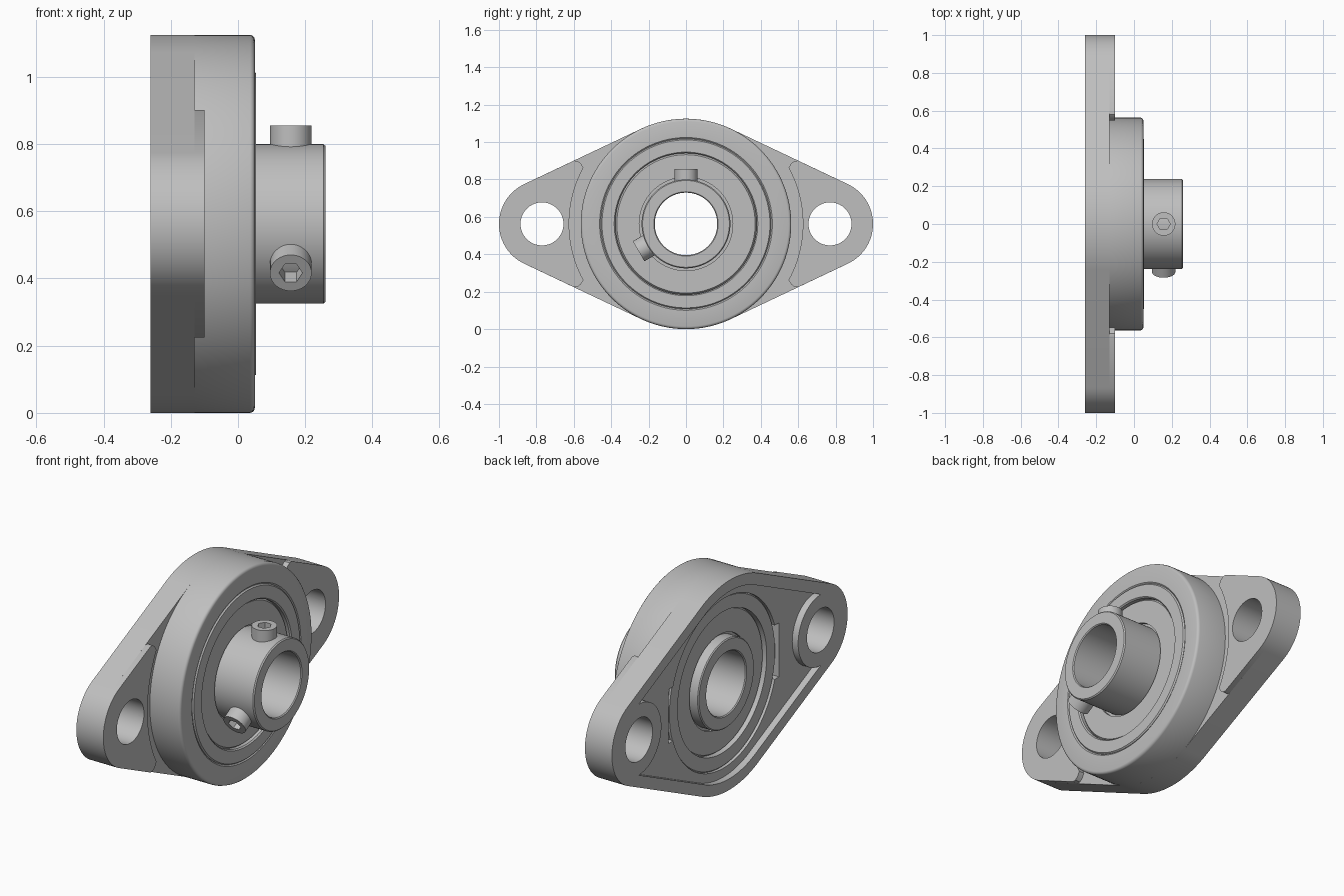
import bpy, bmesh, math
from mathutils import Matrix, Vector

cube = bpy.data.objects.get("Cube")
if cube:
    bpy.data.objects.remove(cube, do_unlink=True)

CZ = 0.5625            # height of the shaft axis, also the hub radius
HOLE_Y = 0.77          # bolt hole offset
END_Y, END_R = 0.765, 0.235

metal = bpy.data.materials.new("grey metal")
metal.use_nodes = True
grey = (0.52, 0.52, 0.52, 1)
metal.diffuse_color = grey
metal.node_tree.nodes["Principled BSDF"].inputs["Base Color"].default_value = grey


def make(name, verts, faces):
    bm = bmesh.new()
    vs = [bm.verts.new(v) for v in verts]
    for f in faces:
        bm.faces.new([vs[i] for i in f])
    bmesh.ops.recalc_face_normals(bm, faces=bm.faces)
    mesh = bpy.data.meshes.new(name)
    bm.to_mesh(mesh)
    bm.free()
    mesh.materials.append(metal)
    ob = bpy.data.objects.new(name, mesh)
    bpy.context.collection.objects.link(ob)
    return ob


def prism(name, outline, x0, x1):
    """Extrude a (y, z) outline, measured from the shaft axis, along x."""
    n = len(outline)
    verts = [(x, y, z + CZ) for x in (x0, x1) for y, z in outline]
    faces = [range(n), range(n, 2 * n)]
    faces += [(i, (i + 1) % n, n + (i + 1) % n, n + i) for i in range(n)]
    return make(name, verts, faces)


def lathe(name, profile, segs=96):
    """Revolve a closed (x, radius) profile about the shaft axis."""
    m = len(profile)
    verts, faces = [], []
    for i in range(segs):
        a = math.tau * i / segs
        verts += [(x, r * math.cos(a), r * math.sin(a) + CZ) for x, r in profile]
        for j in range(m):
            k, i2 = (j + 1) % m, (i + 1) % segs
            faces.append((i * m + j, i * m + k, i2 * m + k, i2 * m + j))
    return make(name, verts, faces)


def arc(cy, r, a0, a1, n):
    angles = [a0 + (a1 - a0) * i / n for i in range(n + 1)]
    return [(cy + r * math.cos(a), r * math.sin(a)) for a in angles]


def disc(y, r, n=64):
    return arc(y, r, 0, math.tau, n)[:-1]


def lozenge(inset):
    """Large centre circle and two small end circles joined by tangents."""
    R, r = CZ - inset, END_R - inset
    t = math.acos((R - r) / END_Y)
    return (arc(END_Y, r, -t, t, 32) + arc(0, R, t, math.pi - t, 32)
            + arc(-END_Y, r, math.pi - t, math.pi + t, 32)
            + arc(0, R, math.pi + t, math.tau - t, 32))


def cut(ob, cutter):
    mod = ob.modifiers.new("cut", 'BOOLEAN')
    mod.operation, mod.solver, mod.object = 'DIFFERENCE', 'EXACT', cutter
    bpy.context.view_layer.objects.active = ob
    bpy.ops.object.modifier_apply(modifier=mod.name)
    bpy.data.objects.remove(cutter, do_unlink=True)


parts = []

# Flange plate with bearing seat, bolt holes, rear pocket and loading slots
flange = prism("flange", lozenge(0), -0.26, -0.13)
pocket = prism("pocket_cutter", lozenge(0.06), -0.3, -0.225)
for side in (-1, 1):
    cut(pocket, prism("boss_cutter", disc(side * HOLE_Y, 0.19), -0.4, 0))
cut(flange, pocket)
cut(flange, prism("seat_cutter", disc(0, 0.455, 96), -0.4, 0))
slot = [(-0.468, -0.145), (0.468, -0.145), (0.468, 0.145), (-0.468, 0.145)]
cut(flange, prism("slot_cutter", slot, -0.4, -0.16))
for side in (-1, 1):
    cut(flange, prism("hole_cutter", disc(side * HOLE_Y, 0.115), -0.4, 0))
parts.append(flange)

# Raised bolt pads, hollowed around the hub
t = math.acos((CZ - END_R) / END_Y)
half = math.asin(0.30 / 0.625)
corner = [(0.60, 0.338), (0.58, 0.337), (0.563, 0.324)]
pad_outline = (arc(END_Y, END_R, -t, t, 32) + corner
               + arc(0, 0.625, half, -half, 24)
               + [(y, -z) for y, z in reversed(corner)])
for side, label in ((-1, "right"), (1, "left")):
    pad = prism("bolt_pad_" + label, [(side * y, z) for y, z in pad_outline], -0.13, -0.10)
    cut(pad, prism("hole_cutter", disc(side * HOLE_Y, 0.115), -0.4, 0.1))
    parts.append(pad)

# Round hub with softened front edge
parts.append(lathe("hub", [(-0.13, 0.455), (-0.13, CZ), (0.036, CZ), (0.043, 0.560),
                           (0.048, 0.555), (0.05, 0.548), (0.05, 0.462), (0.044, 0.455)], 128))

# Bearing outer ring
parts.append(lathe("outer_ring", [(-0.215, 0.378), (-0.215, 0.448), (-0.208, 0.455),
                                  (0.046, 0.455), (0.053, 0.449), (0.053, 0.384),
                                  (0.046, 0.378)]))

# Seal, dished next to the outer ring
parts.append(lathe("seal", [(-0.195, 0.25), (-0.195, 0.37), (-0.185, 0.378),
                            (0.026, 0.378), (0.036, 0.370), (0.036, 0.25)]))

# Inner ring with long collar
parts.append(lathe("inner_ring", [(-0.24, 0.172), (-0.24, 0.232), (-0.235, 0.2375),
                                  (-0.18, 0.2375), (-0.18, 0.251), (0.02, 0.251),
                                  (0.02, 0.2375), (0.254, 0.2375), (0.26, 0.232),
                                  (0.26, 0.172), (0.255, 0.167), (-0.235, 0.167)]))


# Set screws with hexagon sockets, standing out of the collar
def rod(name, r, bottom, top, sides, turn):
    bm = bmesh.new()
    bmesh.ops.create_cone(bm, cap_ends=True, segments=sides, radius1=r, radius2=r,
                          depth=top - bottom)
    spin = Matrix.Rotation(math.pi / 2 if sides == 6 else 0, 4, 'Z')
    place = (Matrix.Translation((0.157, 0, CZ)) @ Matrix.Rotation(turn, 4, 'X')
             @ Matrix.Translation((0, 0, (top + bottom) / 2)) @ spin)
    bm.transform(place)
    mesh = bpy.data.meshes.new(name)
    bm.to_mesh(mesh)
    bm.free()
    mesh.materials.append(metal)
    ob = bpy.data.objects.new(name, mesh)
    bpy.context.collection.objects.link(ob)
    return ob


for label, turn in (("top", 0), ("side", math.radians(120))):
    screw = rod("set_screw_" + label, 0.062, 0.19, 0.2925, 48, turn)
    cut(screw, rod("socket_cutter", 0.035, 0.235, 0.35, 6, turn))
    parts.append(screw)

# Smooth curved walls, keep the machined edges sharp
bpy.ops.object.select_all(action='DESELECT')
for ob in parts:
    ob.select_set(True)
bpy.context.view_layer.objects.active = flange
bpy.ops.object.shade_smooth_by_angle(angle=math.radians(30))
